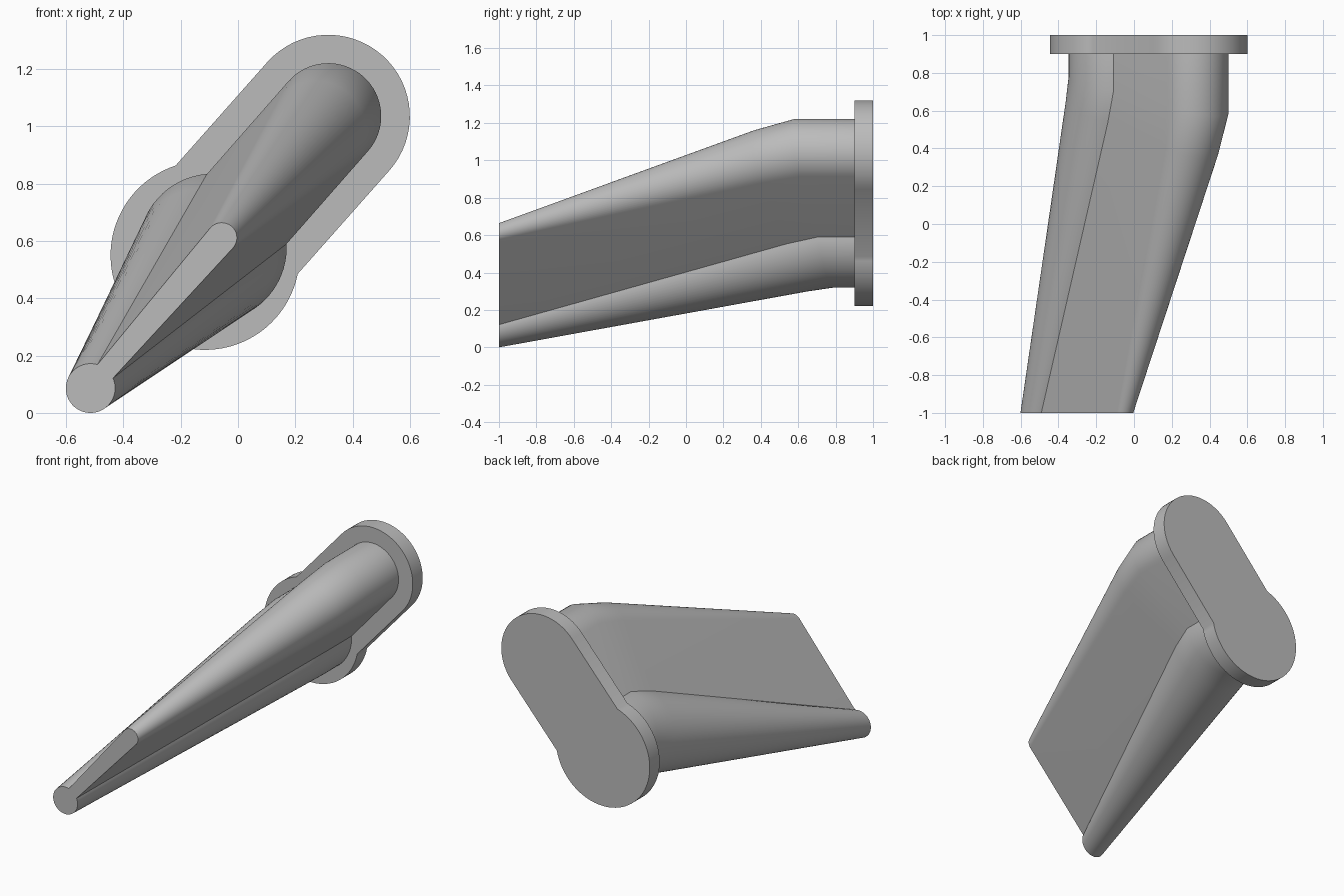
import bpy, bmesh
from math import sin, cos, asin, atan2, pi
from mathutils import Vector

cube = bpy.data.objects.get("Cube")
if cube:
    bpy.data.objects.remove(cube)

grey = bpy.data.materials.new("plain grey")
grey.use_nodes = True
colour = (0.5, 0.5, 0.5, 1)
grey.diffuse_color = colour
grey.node_tree.nodes["Principled BSDF"].inputs["Base Color"].default_value = colour


def keyhole(big, big_r, neck, tip, tip_r, n_big=56, n_tip=32):
    """Outline (x, z): a round lobe joined by a neck to a rounded tip."""
    big, tip = Vector(big), Vector(tip)
    a = atan2(tip.y - big.y, tip.x - big.x)
    half = asin(neck / big_r)
    arcs = [(big, big_r, a + half, 2 * pi - 2 * half, n_big),
            (tip, tip_r, a - pi / 2, pi, n_tip)]
    return [c + r * Vector((cos(s + w * i / n), sin(s + w * i / n)))
            for c, r, s, w, n in arcs for i in range(n + 1)]


def loft(name, rings):
    """Skin a list of matching rings and cap both ends."""
    bm = bmesh.new()
    loops = [[bm.verts.new(p) for p in ring] for ring in rings]
    n = len(loops[0])
    for a, b in zip(loops, loops[1:]):
        for i in range(n):
            j = (i + 1) % n
            bm.faces.new((a[i], a[j], b[j], b[i]))
    bm.faces.new(loops[0])
    bm.faces.new(loops[-1])
    bmesh.ops.recalc_face_normals(bm, faces=bm.faces)
    mesh = bpy.data.meshes.new(name)
    bm.to_mesh(mesh)
    bm.free()
    obj = bpy.data.objects.new(name, mesh)
    bpy.context.collection.objects.link(obj)
    mesh.materials.append(grey)
    bpy.ops.object.select_all(action='DESELECT')
    obj.select_set(True)
    bpy.context.view_layer.objects.active = obj
    bpy.ops.object.shade_smooth_by_angle(angle=pi / 6)
    return obj


def at(p, y):
    return Vector((p.x, y, p.y))


# Tapered body with a slanted, bevelled bend near the base plate
front = keyhole((-0.515, 0.086), 0.086, 0.036, (-0.057, 0.611), 0.053)
back = keyhole((-0.088, 0.577), 0.258, 0.185, (0.315, 1.036), 0.185)
axis = Vector((0.66, 0.75)).normalized()
along = [p.dot(axis) for p in back]
low, high = min(along), max(along)
rings = [[], [], [], []]
for f, b, d in zip(front, back, along):
    k = (d - low) / (high - low)
    bend_start, bend, bend_end = 0.67 - 0.32 * k, 0.775 - 0.255 * k, 0.75 + 0.05 - 0.23 * k
    t = (bend_start + 1) / (bend + 1)
    rings[0].append(at(f, -1))
    rings[1].append(at(f.lerp(b, t), bend_start))
    rings[2].append(at(b, bend_end))
    rings[3].append(at(b, 0.95))
loft("tapered_body", rings)

# Base plate
plate = keyhole((-0.115, 0.55), 0.33, 0.285, (0.315, 1.035), 0.285)
loft("base_plate", [[at(p, y) for p in plate] for y in (0.9, 1.0)])
